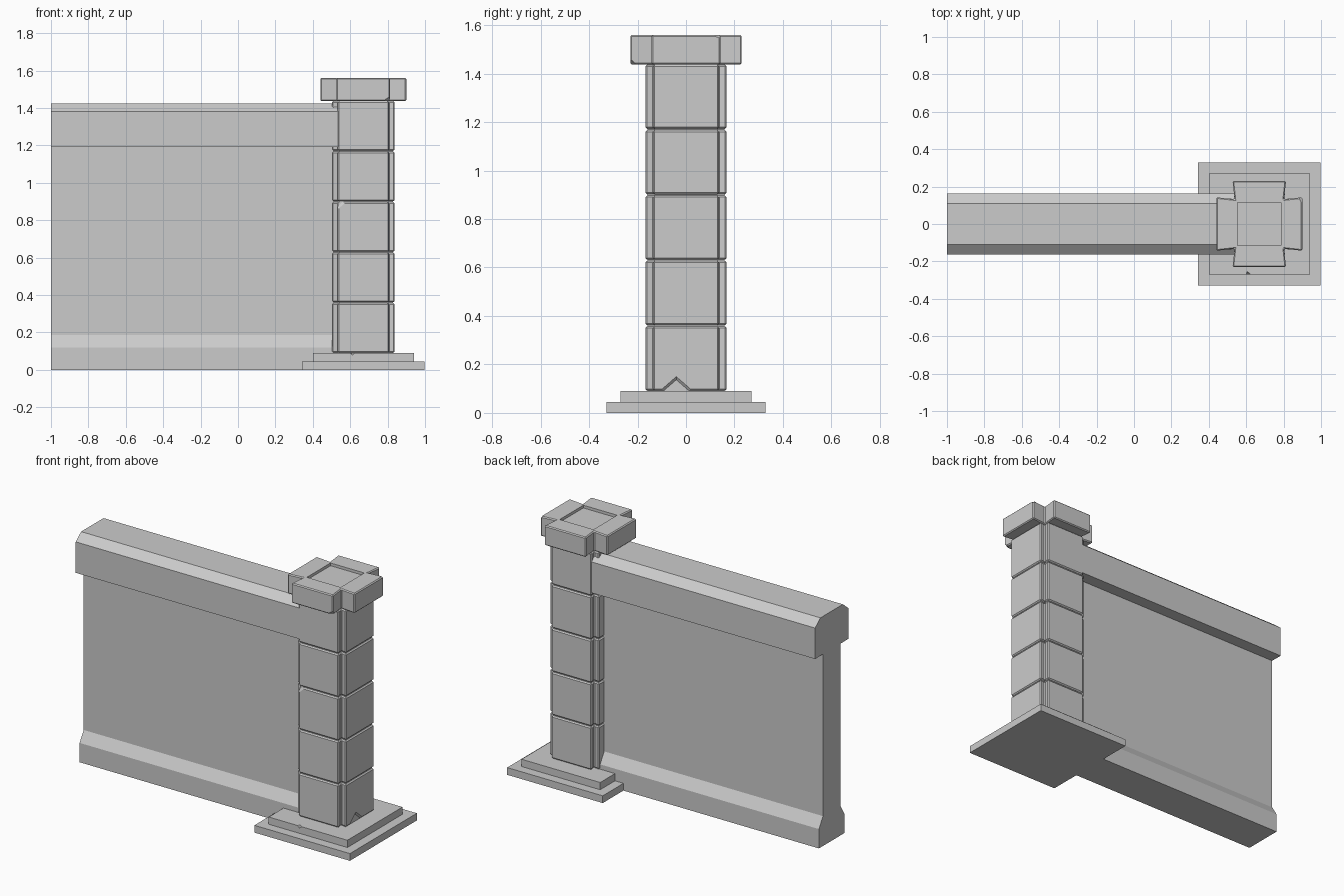
import bpy, bmesh
from mathutils import Vector

if "Cube" in bpy.data.objects:
    bpy.data.objects.remove(bpy.data.objects["Cube"])

PX = 0.67  # x centre of the pillar


def make_object(name, bm):
    bmesh.ops.recalc_face_normals(bm, faces=bm.faces[:])
    me = bpy.data.meshes.new(name)
    bm.to_mesh(me)
    bm.free()
    ob = bpy.data.objects.new(name, me)
    bpy.context.collection.objects.link(ob)
    return ob


def extrude(name, pts, vec):
    """Solid prism from a closed 3D outline."""
    bm = bmesh.new()
    face = bm.faces.new([bm.verts.new(p) for p in pts])
    geo = bmesh.ops.extrude_face_region(bm, geom=[face], use_keep_orig=True)
    verts = [g for g in geo["geom"] if isinstance(g, bmesh.types.BMVert)]
    bmesh.ops.translate(bm, verts=verts, vec=vec)
    return make_object(name, bm)


def box(name, cx, half, z0, z1):
    pts = [(cx + sx * half, sy * half, z0)
           for sx, sy in ((-1, -1), (1, -1), (1, 1), (-1, 1))]
    return extrude(name, pts, (0, 0, z1 - z0))


def cross(name, outer, arm, inner, z0, z1, bevel=0):
    """Square pillar piece with notched corners, arms flaring slightly."""
    pts = []
    x, y = 1, 0
    for _ in range(4):
        for a, b in ((outer, -arm), (outer, arm), (inner, inner)):
            pts.append((PX + a * x - b * y, a * y + b * x, z0))
        x, y = -y, x
    ob = extrude(name, pts, (0, 0, z1 - z0))
    if bevel:
        m = ob.modifiers.new("bevel", "BEVEL")
        m.width = bevel
        m.segments = 1
        m.limit_method = "ANGLE"
    return ob


def subtract(ob, cutter):
    m = ob.modifiers.new("cut", "BOOLEAN")
    m.operation = "DIFFERENCE"
    m.solver = "EXACT"
    m.object = cutter
    cutter.hide_render = True
    cutter.hide_set(True)


def chip(ob, *pts):
    """Broken-off piece: cut away a tetrahedron."""
    bm = bmesh.new()
    for p in pts:
        bm.verts.new(Vector(p))
    bmesh.ops.convex_hull(bm, input=bm.verts[:])
    subtract(ob, make_object("chip_cutter", bm))


# wall: flared foot, thin panel, chamfered coping
half = [(0.125, 0), (0.125, 0.12), (0.085, 0.185), (0.085, 1.19),
        (0.163, 1.19), (0.163, 1.382), (0.11, 1.425)]
outline = half + [(-y, z) for y, z in reversed(half)]
extrude("wall", [(-1, y, z) for y, z in outline], (1.6, 0, 0))

# stepped plinth
box("plinth_lower", PX, 0.328, 0, 0.045)
upper = box("plinth_upper", PX, 0.27, 0.045, 0.09)
chip(upper, (0.585, -0.28, 0.1), (0.65, -0.28, 0.1),
     (0.60, -0.24, 0.1), (0.615, -0.28, 0.07))

# pillar: recessed core and five stacked blocks
cross("pillar_core", 0.159, 0.13, 0.124, 0.08, 1.45)
blocks = [cross(f"pillar_block_{i + 1}", 0.168, 0.138, 0.132,
                0.092 + 0.27 * i, 0.357 + 0.27 * i, 0.007) for i in range(5)]
chip(blocks[0], (0.85, -0.14, 0.08), (0.85, 0.06, 0.08),
     (0.85, -0.04, 0.167), (0.79, -0.04, 0.08))
chip(blocks[2], (0.525, -0.175, 0.835), (0.525, -0.175, 0.905),
     (0.60, -0.175, 0.905), (0.525, -0.14, 0.905))

# capital with a shallow square recess on top
cap = cross("pillar_cap", 0.23, 0.143, 0.132, 1.437, 1.56, 0.006)
subtract(cap, box("recess_cutter", PX, 0.116, 1.543, 1.6))
chip(cap, (0.75, -0.24, 1.43), (0.82, -0.24, 1.43),
     (0.82, -0.24, 1.475), (0.82, -0.19, 1.43))
chip(cap, (0.91, 0.07, 1.565), (0.91, 0.15, 1.565),
     (0.91, 0.15, 1.535), (0.87, 0.15, 1.565))
